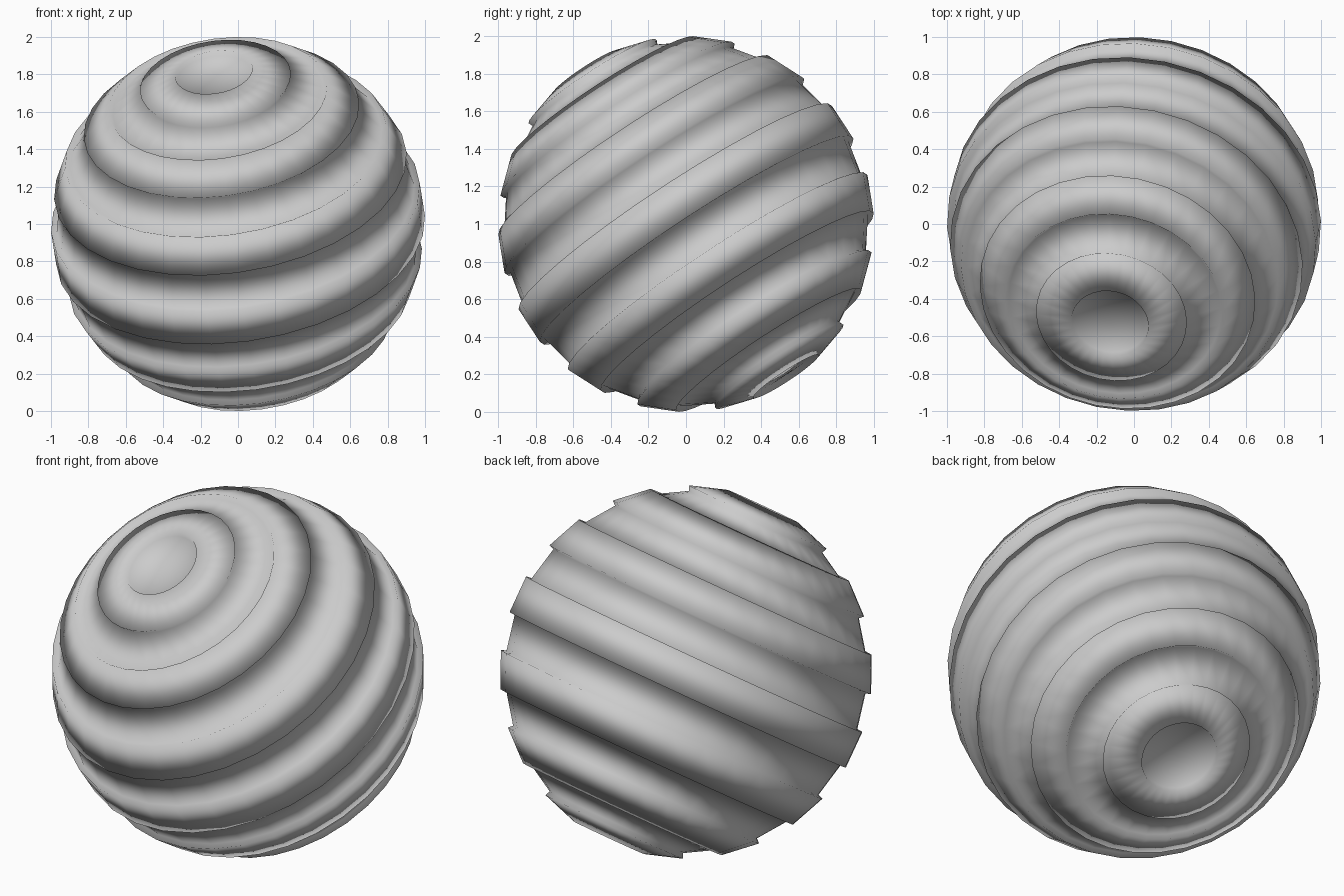
import bpy, bmesh, math
from mathutils import Vector

if "Cube" in bpy.data.objects:
    bpy.data.objects.remove(bpy.data.objects["Cube"])

BANDS = 15          # latitude bands of 12 degrees, even ones sunk
SEGMENTS = 32
OUTER, INNER = 1.0, 0.97
AXIS = Vector((-0.132, -0.544, 0.829)).normalized()

# Half profile from pole to pole, stepping in and out at each band edge
profile = [(0, INNER)]
for k in range(1, BANDS):
    radii = (INNER, OUTER) if k % 2 else (OUTER, INNER)
    profile += [(k * math.pi / BANDS, r) for r in radii]
profile.append((math.pi, INNER))

# Lathe the profile into a grooved ball
bm = bmesh.new()
verts = [bm.verts.new((r * math.sin(a), 0, r * math.cos(a))) for a, r in profile]
edges = [bm.edges.new(pair) for pair in zip(verts, verts[1:])]
bmesh.ops.spin(bm, geom=verts + edges, cent=(0, 0, 0), axis=(0, 0, 1),
               angle=2 * math.pi, steps=SEGMENTS)
bmesh.ops.remove_doubles(bm, verts=bm.verts, dist=1e-4)
bmesh.ops.recalc_face_normals(bm, faces=bm.faces)

# Tilt the grooves and rest the ball on the ground
tilt = Vector((0, 0, 1)).rotation_difference(AXIS).to_matrix()
bmesh.ops.rotate(bm, verts=bm.verts, cent=(0, 0, 0), matrix=tilt)
bmesh.ops.translate(bm, verts=bm.verts, vec=(0, 0, 1))
for f in bm.faces:
    f.smooth = True

mesh = bpy.data.meshes.new("grooved_ball")
bm.to_mesh(mesh)
bm.free()
ball = bpy.data.objects.new("grooved_ball", mesh)
bpy.context.collection.objects.link(ball)
